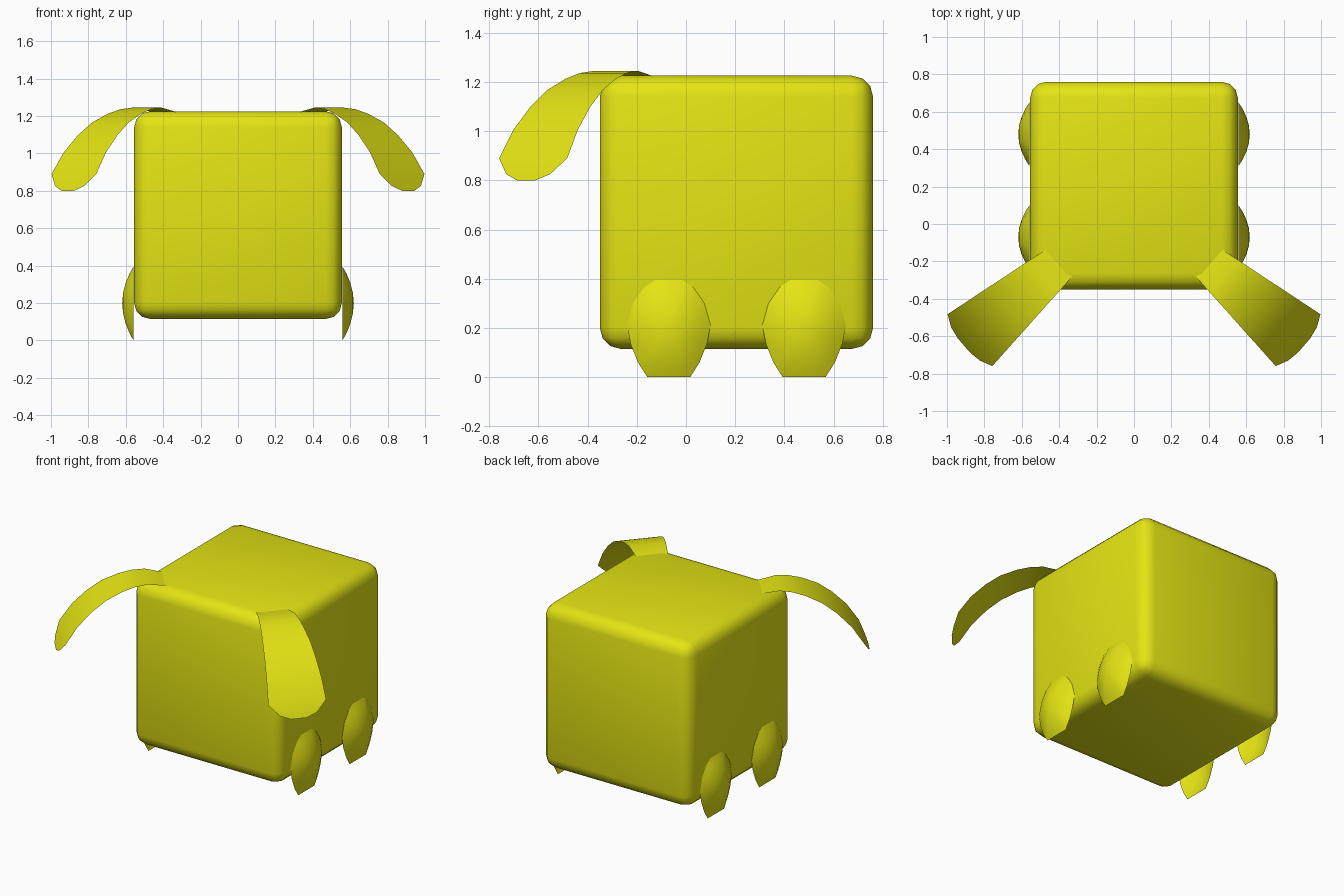
import bpy, bmesh, math
from mathutils import Vector

if "Cube" in bpy.data.objects:
    bpy.data.objects.remove(bpy.data.objects["Cube"])

yellow = bpy.data.materials.new("yellow")
yellow.diffuse_color = (0.78, 0.78, 0.007, 1)
yellow.use_nodes = True
yellow.node_tree.nodes["Principled BSDF"].inputs["Base Color"].default_value = yellow.diffuse_color


def finish(bm, name, mirror=True):
    """Turn a bmesh into a smooth yellow object, mirrored across x if asked."""
    me = bpy.data.meshes.new(name)
    bm.to_mesh(me)
    bm.free()
    me.materials.append(yellow)
    for p in me.polygons:
        p.use_smooth = True
    ob = bpy.data.objects.new(name, me)
    bpy.context.collection.objects.link(ob)
    if mirror:
        ob.modifiers.new("mirror", 'MIRROR').use_mirror_merge = False
    return ob


# Body: rounded cube
bm = bmesh.new()
bmesh.ops.create_cube(bm, size=1.11)
bmesh.ops.translate(bm, vec=(0, 0.205, 0.67), verts=bm.verts)
body = finish(bm, "body", mirror=False)
bev = body.modifiers.new("rounded_edges", 'BEVEL')
bev.width = 0.085
bev.segments = 3

# Ears: drooping strips, rows of (distance along ear, height, half width)
rows = [(0, 1.222, 0.1), (0.12, 1.245, 0.116), (0.20, 1.236, 0.126),
        (0.28, 1.212, 0.136), (0.38, 1.165, 0.15), (0.47, 1.097, 0.161),
        (0.56, 1.005, 0.173), (0.637, 0.89, 0.183),
        (0.668, 0.825, 0.118), (0.68, 0.80, 0.05)]
along = Vector((0.757, -0.653, 0))
across = Vector((0.653, 0.757, 0))
root = Vector((0.395, -0.205, 0))
bm = bmesh.new()
prev = None
for s, z, w in rows:
    mid = root + along * s + Vector((0, 0, z))
    cur = [bm.verts.new(mid + across * w * t) for t in (-1, 1)]
    if prev:
        bm.faces.new((prev[0], cur[0], cur[1], prev[1]))
    prev = cur
finish(bm, "ears")

# Feet: shallow domed shells with a flat-cut bottom, half outline of (y, z)
half = [(0.055, 0.395), (0.10, 0.365), (0.145, 0.30), (0.17, 0.21),
        (0.155, 0.135), (0.125, 0.06), (0.087, 0.0)]
outline = half + [(-y, z) for y, z in reversed(half)]
for name, yc in (("front_feet", -0.07), ("back_feet", 0.48)):
    bm = bmesh.new()
    prev = None
    for r in (1, 0.8, 0.55, 0.28):
        x = 0.559 + 0.06 * (1 - r * r)
        cur = [bm.verts.new((x, yc + y * r, 0.2 + (z - 0.2) * r))
               for y, z in outline]
        if prev:
            for i in range(len(cur)):
                j = (i + 1) % len(cur)
                bm.faces.new((prev[i], cur[i], cur[j], prev[j]))
        prev = cur
    tip = bm.verts.new((0.619, yc, 0.2))
    for i in range(len(prev)):
        bm.faces.new((prev[i], tip, prev[(i + 1) % len(prev)]))
    # Make the shell face outward
    bm.normal_update()
    bmesh.ops.reverse_faces(bm, faces=[f for f in bm.faces if f.normal.x < 0])
    finish(bm, name)
